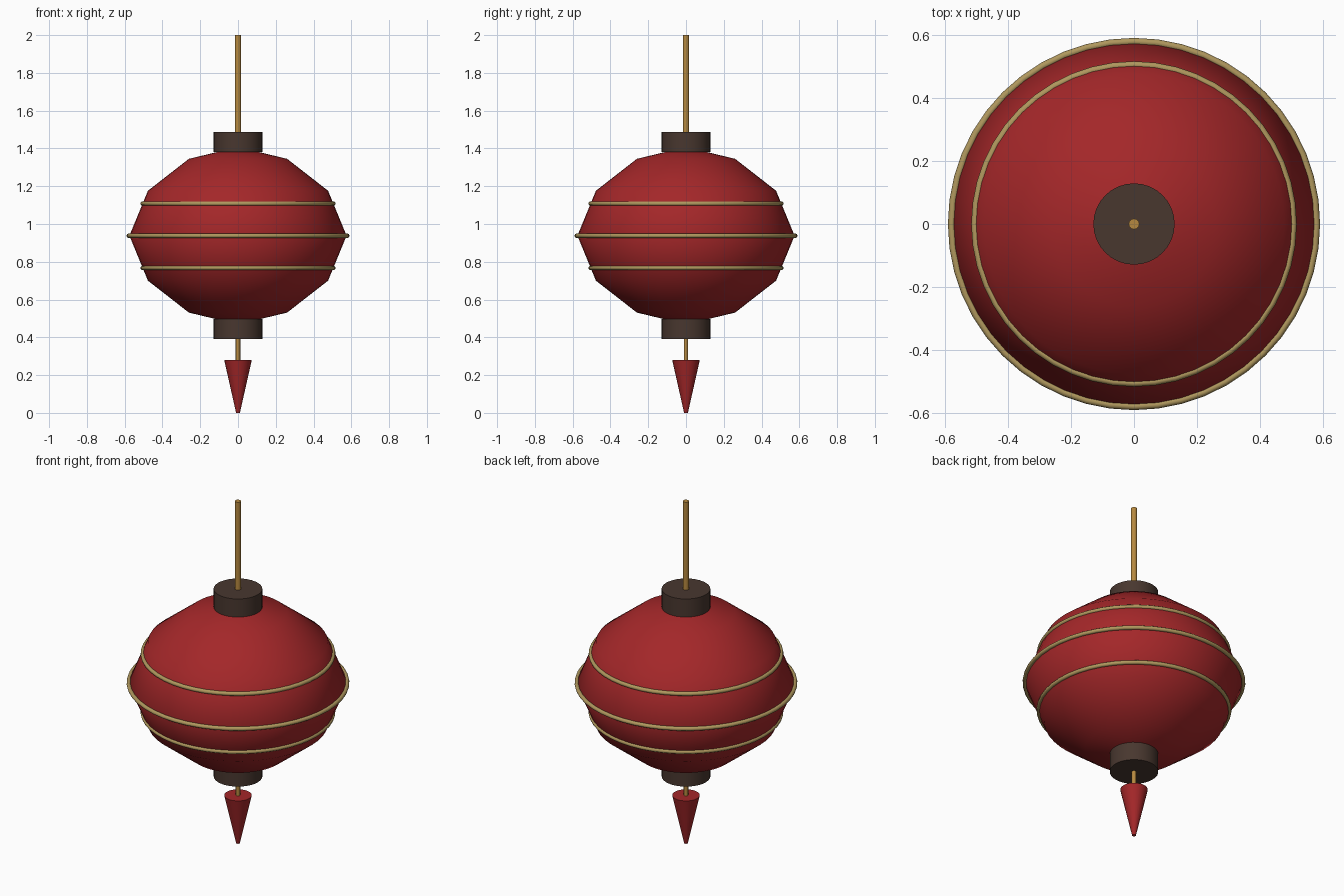
import bpy, bmesh, math

cube = bpy.data.objects.get("Cube")
if cube:
    bpy.data.objects.remove(cube)


def material(name, rgb):
    m = bpy.data.materials.new(name)
    m.use_nodes = True
    m.diffuse_color = (*rgb, 1)
    m.node_tree.nodes["Principled BSDF"].inputs["Base Color"].default_value = (*rgb, 1)
    return m


red = material("lantern red", (0.37, 0.02, 0.022))
brown = material("dark brown", (0.065, 0.038, 0.028))
gold = material("gold", (0.47, 0.25, 0.05))
pale_gold = material("pale gold", (0.43, 0.31, 0.11))


def lathe(name, profile, mat, segments=48, angle=40):
    """Spin (radius, height) points round the z axis; open ends are capped."""
    bm = bmesh.new()
    rings = []
    for r, z in profile:
        ring = []
        for i in range(segments):
            a = math.tau * i / segments
            ring.append(bm.verts.new((r * math.cos(a), r * math.sin(a), z)))
        rings.append(ring)
    for low, high in zip(rings, rings[1:]):
        for i in range(segments):
            j = (i + 1) % segments
            bm.faces.new((low[i], low[j], high[j], high[i]))
    bm.faces.new(rings[0][::-1])
    bm.faces.new(rings[-1])
    mesh = bpy.data.meshes.new(name)
    bm.to_mesh(mesh)
    bm.free()
    finish(name, mesh, mat, angle)


def finish(name, mesh, mat, angle):
    ob = bpy.data.objects.new(name, mesh)
    bpy.context.collection.objects.link(ob)
    mesh.materials.append(mat)
    bpy.ops.object.select_all(action="DESELECT")
    ob.select_set(True)
    bpy.context.view_layer.objects.active = ob
    bpy.ops.object.shade_smooth_by_angle(angle=math.radians(angle))


# Lantern body: mirrored profile about its middle height
MID = 0.938
half = [(0.477, 0.238), (0.26, 0.407), (0.01, 0.467)]
profile = [(r, MID - z) for r, z in reversed(half)]
profile += [(0.575, MID)]
profile += [(r, MID + z) for r, z in half]
lathe("lantern_body", profile, red, 48, 75)

# Gold hoops round the body
for name, r, z in (("lower_hoop", 0.505, MID - 0.17),
                   ("middle_hoop", 0.579, MID),
                   ("upper_hoop", 0.505, MID + 0.17)):
    bpy.ops.mesh.primitive_torus_add(major_radius=r, minor_radius=0.0115,
                                     major_segments=48, minor_segments=10,
                                     location=(0, 0, z))
    ob = bpy.context.object
    ob.name = name
    ob.data.materials.append(pale_gold)
    bpy.ops.object.shade_smooth_by_angle(angle=math.radians(60))

# End caps
lathe("top_cap", [(0.129, 1.381), (0.129, 1.487)], brown, 32)
lathe("bottom_cap", [(0.129, 0.39), (0.129, 0.496)], brown, 32)

# Hanging rod, tassel cord and tassel
lathe("hanging_rod", [(0.017, 1.45), (0.017, 2.0)], gold, 12)
lathe("tassel_cord", [(0.012, 0.26), (0.012, 0.42)], gold, 10)
lathe("tassel", [(0.01, 0.0), (0.073, 0.28)], red, 24)
